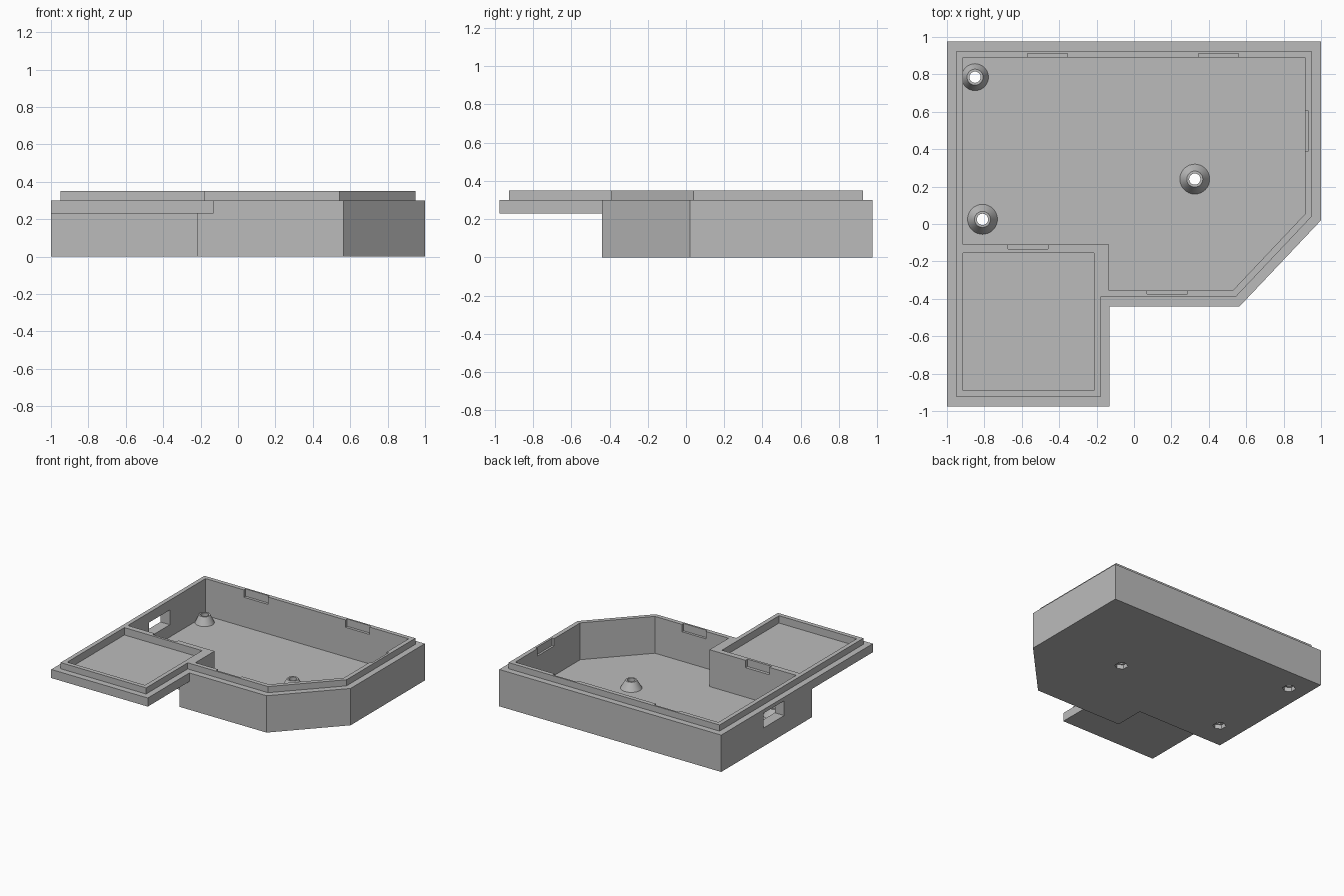
import bpy
import bmesh
from math import pi
from mathutils import Vector, Matrix

if "Cube" in bpy.data.objects:
    bpy.data.objects.remove(bpy.data.objects["Cube"], do_unlink=True)

grey = bpy.data.materials.new("plain grey")
grey.use_nodes = True
grey.diffuse_color = (0.5, 0.5, 0.5, 1)
grey.node_tree.nodes["Principled BSDF"].inputs["Base Color"].default_value = (0.5, 0.5, 0.5, 1)


def make_object(name, bm):
    bmesh.ops.recalc_face_normals(bm, faces=bm.faces)
    mesh = bpy.data.meshes.new(name)
    bm.to_mesh(mesh)
    bm.free()
    mesh.materials.append(grey)
    obj = bpy.data.objects.new(name, mesh)
    bpy.context.collection.objects.link(obj)
    return obj


def prism(name, outline, z0, z1):
    bm = bmesh.new()
    face = bm.faces.new([bm.verts.new((x, y, z0)) for x, y in outline])
    top = bmesh.ops.extrude_face_region(bm, geom=[face])["geom"]
    verts = [v for v in top if isinstance(v, bmesh.types.BMVert)]
    bmesh.ops.translate(bm, verts=verts, vec=(0, 0, z1 - z0))
    return make_object(name, bm)


def box(name, x0, x1, y0, y1, z0, z1):
    return prism(name, [(x0, y0), (x1, y0), (x1, y1), (x0, y1)], z0, z1)


def inset(outline, d):
    """Move every side of a counter-clockwise outline inward by d."""
    pts = [Vector(p) for p in outline]
    result = []
    for i, p in enumerate(pts):
        a = (p - pts[i - 1]).normalized()
        b = (pts[(i + 1) % len(pts)] - p).normalized()
        na, nb = Vector((-a.y, a.x)), Vector((-b.y, b.x))
        result.append(tuple(p + (na + nb) * d / (1 + na.dot(nb))))
    return result


def combine(target, tool, operation):
    mod = target.modifiers.new(operation.lower(), "BOOLEAN")
    mod.operation = operation
    mod.solver = "EXACT"
    mod.object = tool
    bpy.context.view_layer.objects.active = target
    bpy.ops.object.modifier_apply(modifier=mod.name)
    bpy.data.objects.remove(tool, do_unlink=True)


WALL, FLOOR, FLANGE, SHOULDER, TOP = 0.085, 0.05, 0.23, 0.30, 0.35
shared = [(0.565, -0.44), (1, 0.02), (1, 0.975), (-1, 0.975)]
lower_outline = [(-1, -0.195), (-0.22, -0.195), (-0.22, -0.44)] + shared
full_outline = [(-1, -0.975), (-0.13, -0.975), (-0.13, -0.44)] + shared

# Case body, overhanging tray flange and raised lip
case = prism("case", lower_outline, 0, SHOULDER)
combine(case, prism("flange", full_outline, FLANGE, SHOULDER), "UNION")
combine(case, prism("lip", inset(full_outline, 0.05), SHOULDER, TOP), "UNION")

# Main compartment and shallow tray
combine(case, prism("main_cutter", inset(lower_outline, WALL), FLOOR, 0.5), "DIFFERENCE")
combine(case, box("tray_cutter", -0.915, -0.215, -0.89, -0.155, 0.29, 0.5), "DIFFERENCE")

# Port opening through the model's right wall
combine(case, box("port_cutter", -1.1, -0.85, 0.165, 0.43, 0.15, 0.27), "DIFFERENCE")

# Snap notches along the inside of the rim
notches = [
    (-0.57, -0.355, 0.85, 0.912),
    (0.345, 0.56, 0.85, 0.912),
    (0.88, 0.932, 0.39, 0.605),
    (-0.675, -0.46, -0.135, -0.08),
    (0.07, 0.285, -0.375, -0.32),
]
for x0, x1, y0, y1 in notches:
    combine(case, box("notch_cutter", x0, x1, y0, y1, 0.29, 0.5), "DIFFERENCE")


def cylinder(name, x, y, radius, z0, z1, sides):
    bm = bmesh.new()
    bmesh.ops.create_cone(bm, cap_ends=True, segments=sides, radius1=radius, radius2=radius,
                          depth=z1 - z0, matrix=Matrix.Translation((x, y, (z0 + z1) / 2)))
    return make_object(name, bm)


def standoff(name, x, y, base_radius):
    """Hollow tapered post around a screw hole."""
    profile = [(0.03, FLOOR), (base_radius, FLOOR), (0.043, 0.115), (0.03, 0.115)]
    bm = bmesh.new()
    verts = [bm.verts.new((r, 0, z)) for r, z in profile]
    edges = [bm.edges.new((verts[i - 1], verts[i])) for i in range(len(verts))]
    bmesh.ops.spin(bm, geom=verts + edges, cent=(0, 0, 0), axis=(0, 0, 1),
                   angle=2 * pi, steps=32, use_merge=True)
    bmesh.ops.remove_doubles(bm, verts=bm.verts, dist=0.0001)
    bmesh.ops.translate(bm, verts=bm.verts, vec=(x, y, 0))
    obj = make_object(name, bm)
    bpy.ops.object.select_all(action="DESELECT")
    obj.select_set(True)
    bpy.context.view_layer.objects.active = obj
    bpy.ops.object.shade_smooth_by_angle(angle=pi / 6)


# Standoffs, each with a screw hole and a hexagonal nut pocket underneath
posts = [("back_standoff", -0.85, 0.785, 0.072),
         ("port_standoff", -0.81, 0.025, 0.08),
         ("centre_standoff", 0.325, 0.24, 0.08)]
for name, x, y, radius in posts:
    combine(case, cylinder("hole_cutter", x, y, 0.03, -0.1, 0.2, 32), "DIFFERENCE")
    combine(case, cylinder("nut_cutter", x, y, 0.05, -0.1, 0.035, 6), "DIFFERENCE")
    standoff(name, x, y, radius)
